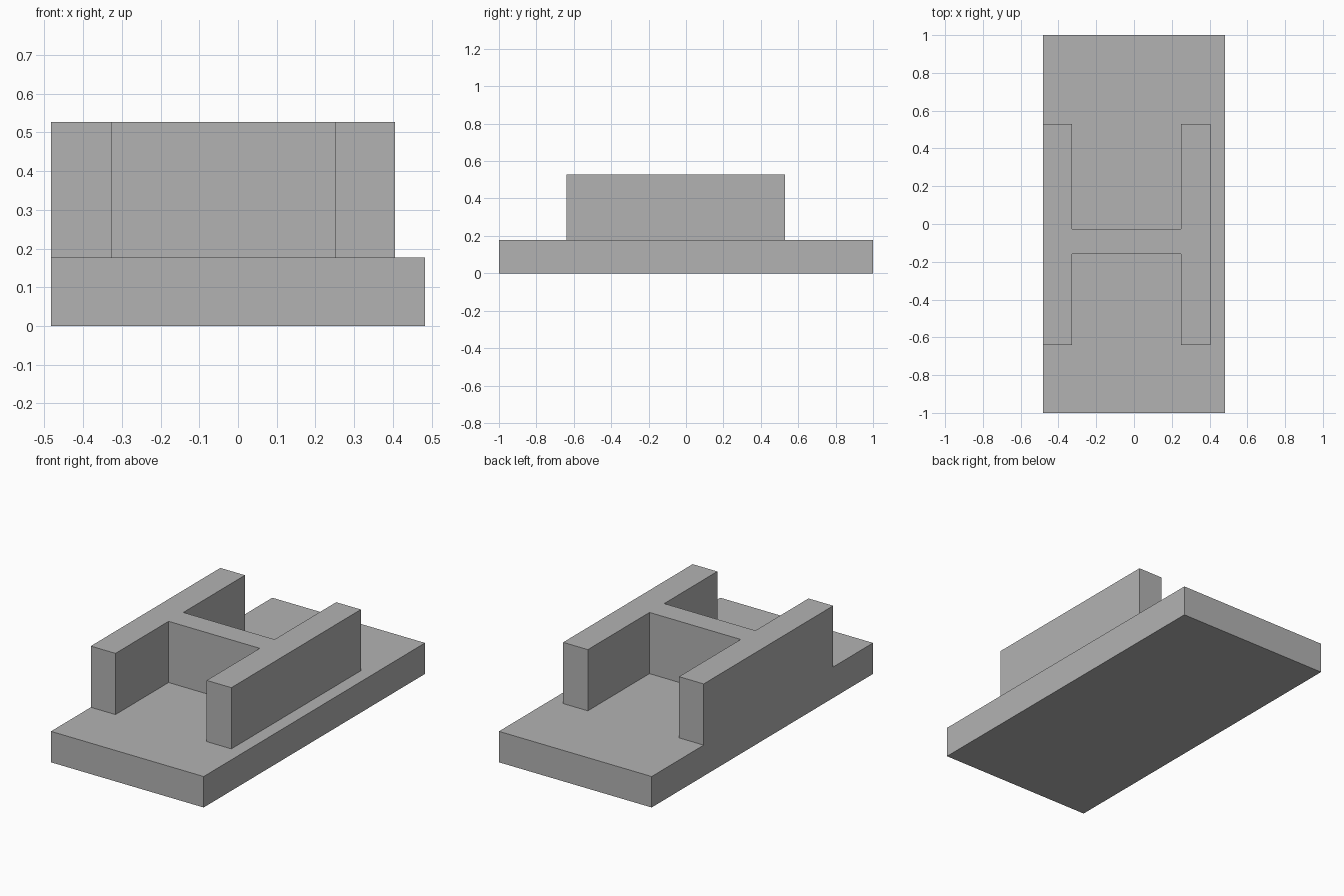
import bpy
import bmesh

cube = bpy.data.objects.get("Cube")
if cube:
    bpy.data.objects.remove(cube, do_unlink=True)

grey = bpy.data.materials.new("plain grey")
grey.use_nodes = True
grey.diffuse_color = (0.45, 0.45, 0.45, 1)
grey.node_tree.nodes["Principled BSDF"].inputs["Base Color"].default_value = grey.diffuse_color


def extrude_outline(name, outline, bottom, top):
    """Raise a flat outline into a closed solid."""
    bm = bmesh.new()
    face = bm.faces.new([bm.verts.new((x, y, bottom)) for x, y in outline])
    raised = bmesh.ops.extrude_face_region(bm, geom=[face], use_keep_orig=True)["geom"]
    verts = [v for v in raised if isinstance(v, bmesh.types.BMVert)]
    bmesh.ops.translate(bm, verts=verts, vec=(0, 0, top - bottom))
    bmesh.ops.recalc_face_normals(bm, faces=bm.faces)
    mesh = bpy.data.meshes.new(name)
    bm.to_mesh(mesh)
    bm.free()
    mesh.materials.append(grey)
    obj = bpy.data.objects.new(name, mesh)
    bpy.context.collection.objects.link(obj)
    return obj


half_width, half_length = 0.483, 1.0
base_top, wall_top = 0.177, 0.527

# Base slab
extrude_outline("base_slab",
                [(-half_width, -half_length), (half_width, -half_length),
                 (half_width, half_length), (-half_width, half_length)],
                0, base_top)

# H-shaped block: two side walls joined by a cross wall, one side flush with the slab
outer_r, inner_r, inner_l, outer_l = -half_width, -0.327, 0.25, 0.406
front, web_front, web_back, back = -0.64, -0.16, -0.027, 0.53
extrude_outline("h_shaped_walls",
                [(outer_r, front), (inner_r, front), (inner_r, web_front),
                 (inner_l, web_front), (inner_l, front), (outer_l, front),
                 (outer_l, back), (inner_l, back), (inner_l, web_back),
                 (inner_r, web_back), (inner_r, back), (outer_r, back)],
                base_top, wall_top)
